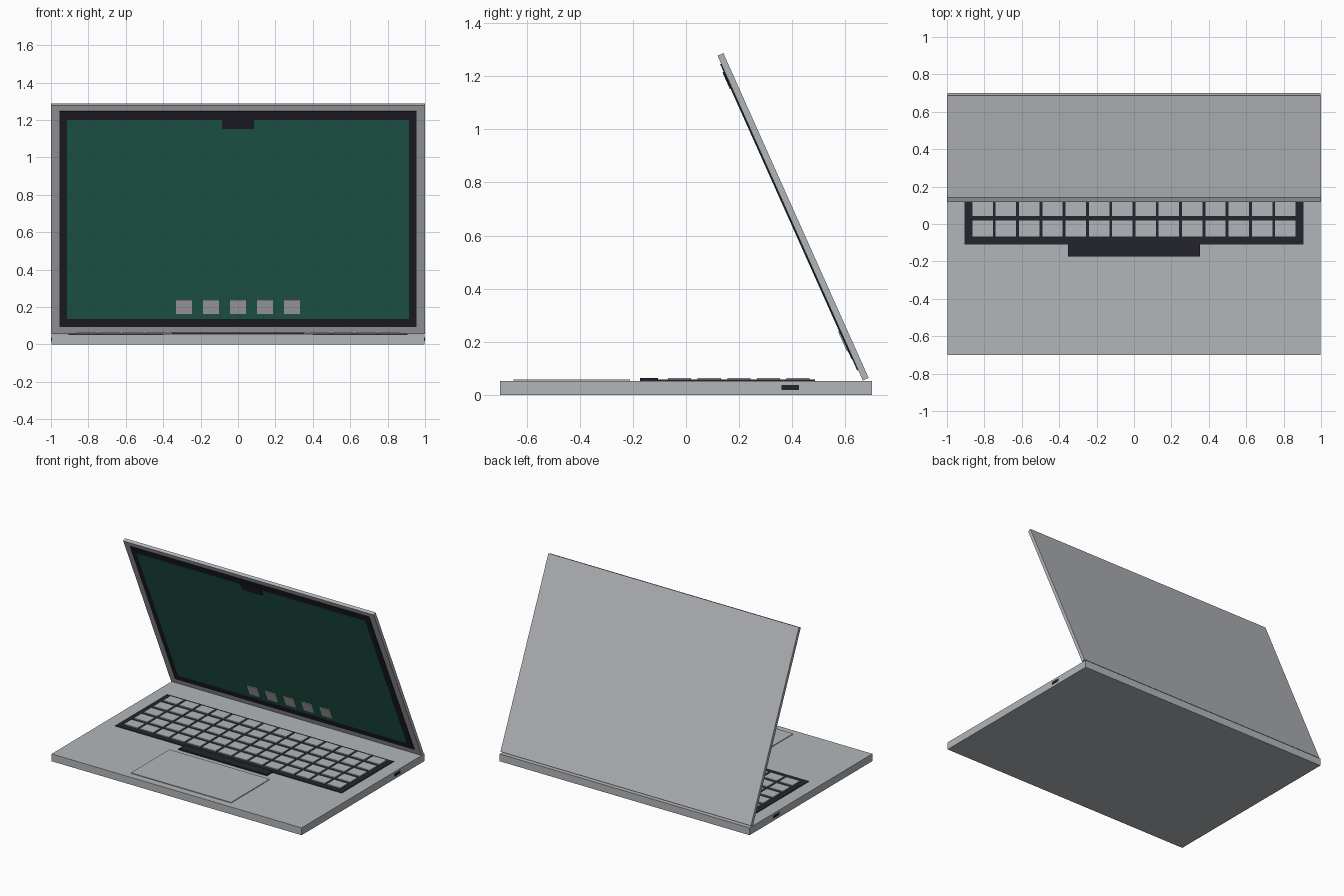
import bpy
import math
from mathutils import Matrix, Vector

cube = bpy.data.objects.get("Cube")
if cube:
    bpy.data.objects.remove(cube, do_unlink=True)


def material(name, color):
    m = bpy.data.materials.new(name)
    m.use_nodes = True
    m.diffuse_color = (*color, 1)
    m.node_tree.nodes["Principled BSDF"].inputs["Base Color"].default_value = (*color, 1)
    return m


silver = material("silver", (0.45, 0.47, 0.49))
dark = material("dark_plastic", (0.017, 0.017, 0.026))
green = material("screen_green", (0.02, 0.13, 0.095))
icon_grey = material("icon_grey", (0.50, 0.50, 0.52))


def box(name, x, y, z, mat, frame=Matrix()):
    """Box spanning the (min, max) pairs x, y, z inside a local frame."""
    bpy.ops.mesh.primitive_cube_add(size=1)
    ob = bpy.context.object
    ob.name = name
    spans = (x, y, z)
    size = Vector([b - a for a, b in spans])
    centre = Vector([(a + b) / 2 for a, b in spans])
    ob.data.transform(Matrix.Translation(centre) @ Matrix.Diagonal((*size, 1)))
    ob.matrix_world = frame
    ob.data.materials.append(mat)
    return ob


def around(centre, size):
    return (centre - size / 2, centre + size / 2)


# Base with trackpad and side ports
TOP = 0.053
box("base", (-0.998, 0.998), (-0.7, 0.7), (0, TOP), silver)
box("trackpad", (-0.4, 0.4), (-0.65, -0.21), (TOP - 0.01, TOP + 0.005), silver)
for side, name in ((-1, "right_port"), (1, "left_port")):
    box(name, around(side * 0.99, 0.02), (0.36, 0.425), (0.018, 0.038), dark)

# Keyboard tray, space bar and grid of keys
box("keyboard_tray", (-0.905, 0.905), (-0.11, 0.485), (TOP - 0.01, TOP + 0.004), dark)
box("space_bar", (-0.352, 0.352), (-0.173, -0.105), (TOP, TOP + 0.01), dark)
for row in range(5):
    for col in range(14):
        box(f"key_{row + 1}_{col + 1}",
            around((col - 6.5) * 0.1245, 0.109),
            around(-0.024 + row * 0.1115, 0.087),
            (TOP, TOP + 0.011), silver)

# Lid leaning forward, built upright in its own hinge frame
lid = Matrix.Translation((0, 0.677, 0.059)) @ Matrix.Rotation(math.radians(24.1), 4, "X")
box("lid", (-1, 1), (-0.012, 0.012), (0, 1.34), silver, lid)
box("screen_bezel", (-0.955, 0.955), (-0.016, -0.01), (0.043, 1.307), dark, lid)
box("screen", (-0.915, 0.915), (-0.018, -0.012), (0.091, 1.258), green, lid)
box("camera_notch", (-0.085, 0.085), (-0.021, -0.014), (1.207, 1.275), dark, lid)
for i in range(5):
    box(f"screen_icon_{i + 1}", around((i - 2) * 0.1445, 0.084), (-0.022, -0.016),
        around(0.165, 0.082), icon_grey, lid)
